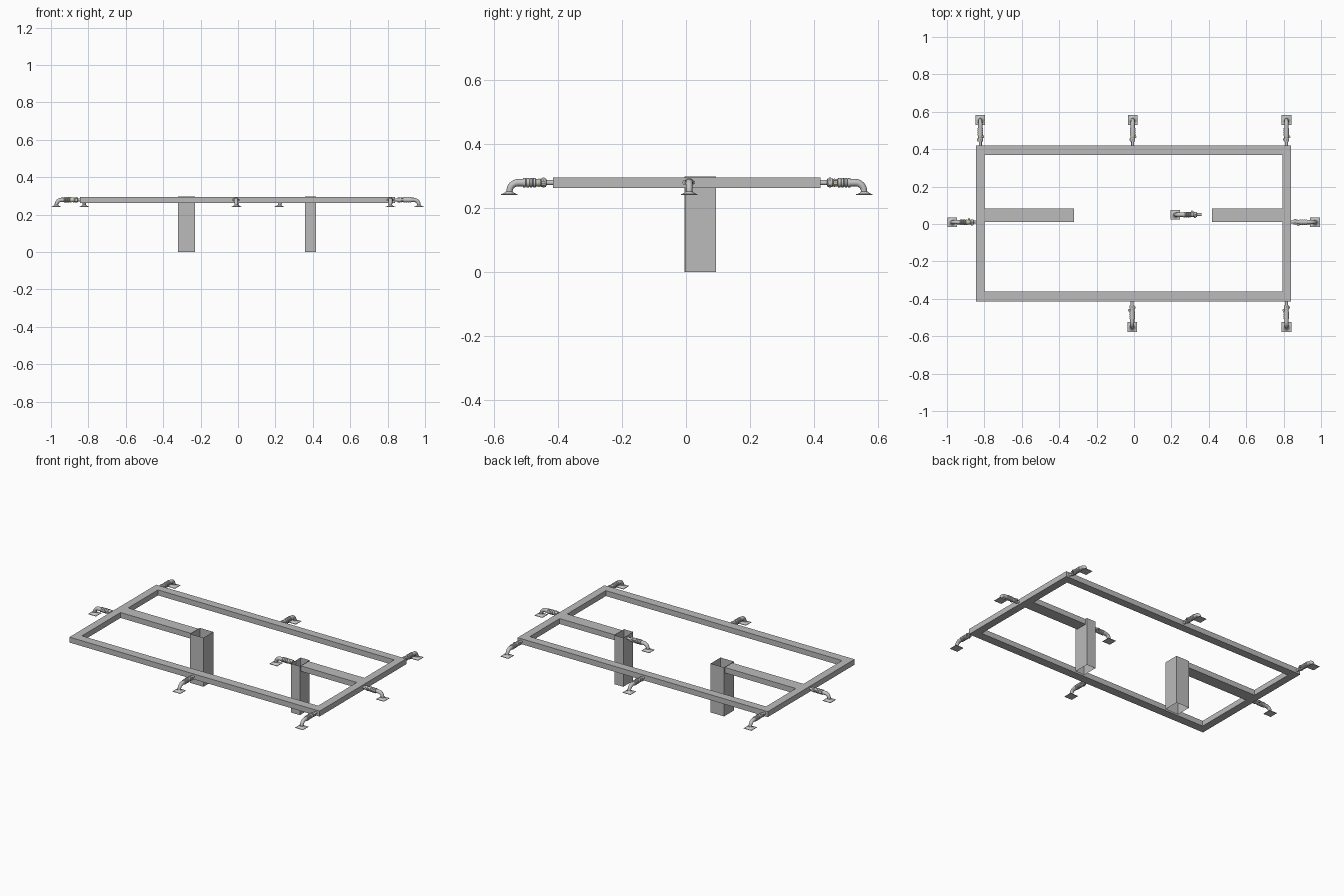
import bpy, bmesh, math
from mathutils import Vector, Matrix

if "Cube" in bpy.data.objects:
    bpy.data.objects.remove(bpy.data.objects["Cube"])


def material(name, rgb):
    m = bpy.data.materials.new(name)
    m.diffuse_color = (*rgb, 1)
    m.use_nodes = True
    m.node_tree.nodes["Principled BSDF"].inputs["Base Color"].default_value = m.diffuse_color
    return m


STEEL = material("steel grey", (0.50, 0.50, 0.50))
FITTING = material("light fitting grey", (0.56, 0.56, 0.56))
BRASS = material("brass", (0.52, 0.40, 0.14))
AXIS_Z = 0.279


def add_object(name, bm, mats, smooth=False):
    bmesh.ops.recalc_face_normals(bm, faces=bm.faces)
    me = bpy.data.meshes.new(name)
    bm.to_mesh(me)
    bm.free()
    for m in mats:
        me.materials.append(m)
    ob = bpy.data.objects.new(name, me)
    bpy.context.collection.objects.link(ob)
    if smooth:
        bpy.context.view_layer.objects.active = ob
        ob.select_set(True)
        bpy.ops.object.shade_smooth_by_angle(angle=math.radians(35))
        ob.select_set(False)
    return ob


def add_box(bm, lo, hi, mat=0):
    lo, hi = Vector(lo), Vector(hi)
    mtx = Matrix.Translation((lo + hi) / 2) @ Matrix.Diagonal((*(hi - lo), 1))
    geo = bmesh.ops.create_cube(bm, size=1, matrix=mtx)
    for f in {f for v in geo["verts"] for f in v.link_faces}:
        f.material_index = mat


def box(name, lo, hi):
    bm = bmesh.new()
    add_box(bm, lo, hi)
    return add_object(name, bm, [STEEL])


def sweep(bm, rings, mat=0, n=16):
    """Skin circles given as (centre x, centre z, radius, tangent angle) in the xz plane."""
    loops = []
    for x, z, r, a in rings:
        side = Vector((math.sin(a), 0, math.cos(a)))
        loops.append([bm.verts.new(Vector((x, 0, z)) + r * (math.cos(t) * side + math.sin(t) * Vector((0, 1, 0))))
                      for t in (2 * math.pi * i / n for i in range(n))])
    faces = [bm.faces.new(loops[0]), bm.faces.new(loops[-1][::-1])]
    for a, b in zip(loops, loops[1:]):
        for i in range(n):
            j = (i + 1) % n
            faces.append(bm.faces.new((a[i], a[j], b[j], b[i])))
    for f in faces:
        f.material_index = mat


def lathe(bm, profile, mat=0, n=16):
    sweep(bm, [(x, 0, r, 0) for x, r in profile], mat, n)


# rectangular frame
Z0, Z1 = 0.262, 0.295
box("left_frame_beam", (-0.845, -0.415, Z0), (-0.798, 0.42, Z1))
box("right_frame_beam", (0.793, -0.415, Z0), (0.84, 0.42, Z1))
box("front_frame_beam", (-0.798, -0.415, Z0), (0.793, -0.362, Z1))
box("back_frame_beam", (-0.798, 0.37, Z0), (0.793, 0.42, Z1))

# arms carrying the posts
box("left_arm", (-0.798, 0.01, Z0), (-0.32, 0.083, Z1))
box("right_arm", (0.418, 0.01, Z0), (0.793, 0.083, Z1))


# open thin-walled posts
def post(name, x0, x1, y0, y1):
    bm = bmesh.new()
    add_box(bm, (x0, y0, 0), (x1, y1, 0.298))
    ends = [f for f in bm.faces if abs(f.calc_center_median().z - 0.149) > 0.1]
    bmesh.ops.delete(bm, geom=ends, context='FACES_ONLY')
    add_object(name, bm, [STEEL])


post("left_post", -0.32, -0.23, -0.004, 0.091)
post("right_post", 0.357, 0.418, -0.002, 0.093)

# hose fitting, pointing along +x from its mounting face
bm = bmesh.new()
lathe(bm, [(-0.003, 0.008), (0.022, 0.008)])
lathe(bm, [(0.020, 0.010), (0.022, 0.0135), (0.036, 0.0135), (0.038, 0.012), (0.054, 0.012)])
lathe(bm, [(0.026, 0.0152), (0.032, 0.0152)], 0, 6)
lathe(bm, [(0.041, 0.0130), (0.045, 0.0130)], 1)
# ribbed sleeve
ribs = []
for i in range(4):
    x = 0.053 + i * 0.0105
    ribs += [(x, 0.0125), (x + 0.001, 0.0145), (x + 0.008, 0.0145), (x + 0.009, 0.0125)]
lathe(bm, ribs)
# clamp lugs and brass screw
add_box(bm, (0.040, -0.019, -0.006), (0.052, -0.009, 0.006))
add_box(bm, (0.043, -0.021, -0.003), (0.049, -0.018, 0.003), 1)
add_box(bm, (0.026, 0.009, -0.005), (0.036, 0.018, 0.005))
# elbow bending down to the plate
R = 0.027
elbow = [(0.090, 0, 0.0115, 0)]
for i in range(9):
    a = math.pi / 2 * i / 8
    elbow.append((0.108 + R * math.sin(a), -R * (1 - math.cos(a)), 0.0115 - 0.002 * i / 8, a))
elbow.append((0.135, -0.034, 0.0095, math.pi / 2))
sweep(bm, elbow)
# flared collar and square plate
sweep(bm, [(0.136, -0.027, 0.0105, math.pi / 2), (0.136, -0.031, 0.013, math.pi / 2),
           (0.136, -0.036, 0.023, math.pi / 2)])
add_box(bm, (0.110, -0.026, -0.038), (0.162, 0.026, -0.0355))
master = add_object("back_fitting_1", bm, [FITTING, BRASS], smooth=True)

# place the fittings around the frame: name, x, y, heading in degrees
spots = [("back_fitting_1", -0.822, 0.42, 90), ("back_fitting_2", -0.007, 0.42, 90),
         ("back_fitting_3", 0.815, 0.42, 90),
         ("front_fitting_1", -0.01, -0.415, -90), ("front_fitting_2", 0.815, -0.415, -90),
         ("left_fitting", -0.836, 0.01, 180), ("right_fitting", 0.832, 0.01, 0),
         ("inner_fitting", 0.357, 0.05, 180)]
for i, (name, x, y, deg) in enumerate(spots):
    ob = master if i == 0 else master.copy()
    if i:
        bpy.context.collection.objects.link(ob)
    ob.name = name
    ob.location = (x, y, AXIS_Z)
    ob.rotation_euler = (0, 0, math.radians(deg))
